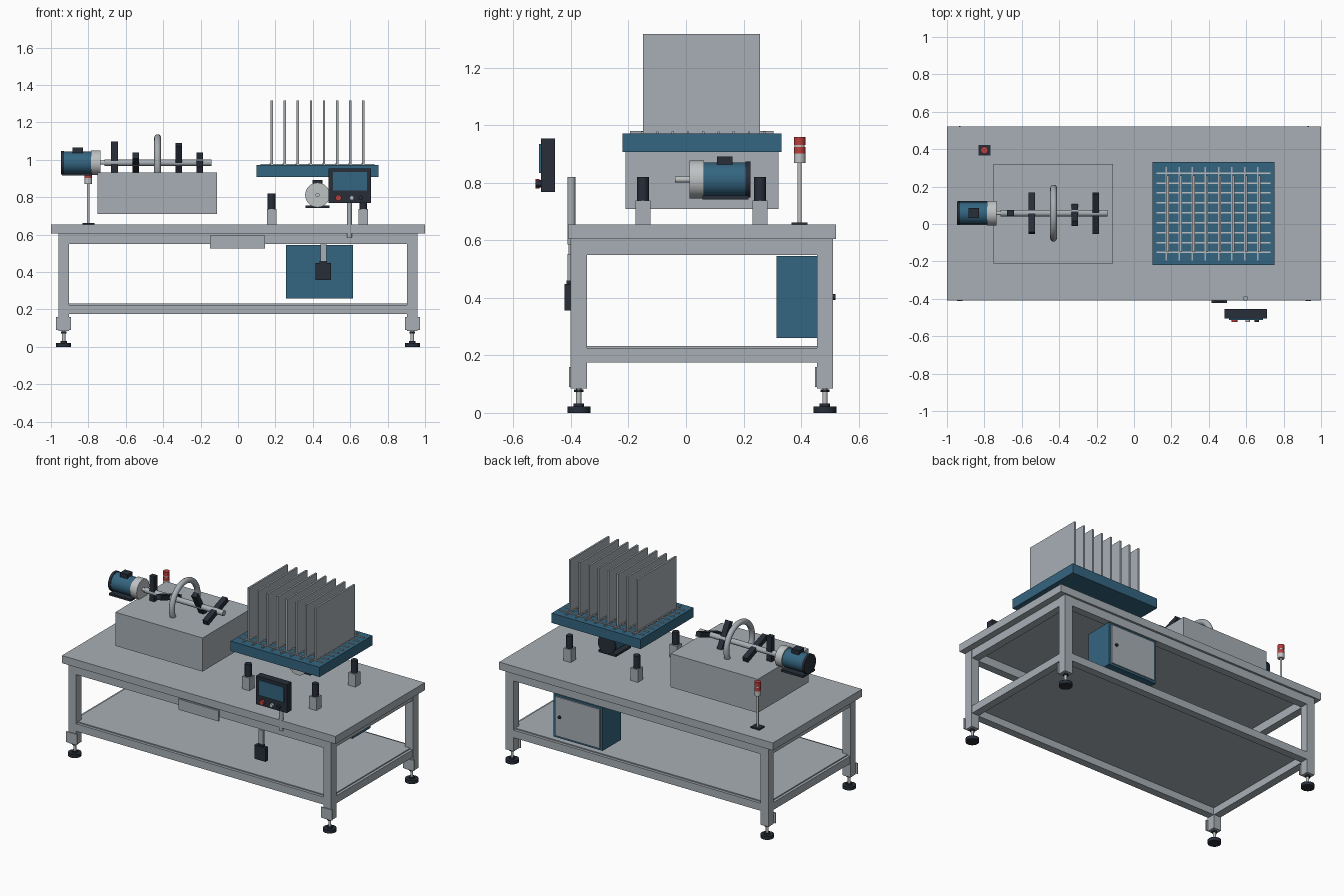
import bpy, math
from mathutils import Vector

if "Cube" in bpy.data.objects:
    bpy.data.objects.remove(bpy.data.objects["Cube"])


def mat(name, r, g, b):
    m = bpy.data.materials.new(name)
    m.diffuse_color = (r, g, b, 1)
    m.use_nodes = True
    m.node_tree.nodes["Principled BSDF"].inputs["Base Color"].default_value = m.diffuse_color
    return m


STEEL = mat("steel grey", 0.39, 0.43, 0.46)
LIGHT = mat("light metal", 0.52, 0.54, 0.55)
BLUE = mat("machine blue", 0.034, 0.13, 0.216)
DARK = mat("dark slate", 0.02, 0.027, 0.04)
RED = mat("signal red", 0.48, 0.05, 0.045)


def finish(name, m):
    o = bpy.context.object
    o.name = name
    o.data.materials.append(m)
    return o


def box(name, x0, x1, y0, y1, z0, z1, m):
    bpy.ops.mesh.primitive_cube_add(size=1, location=((x0 + x1) / 2, (y0 + y1) / 2, (z0 + z1) / 2))
    o = finish(name, m)
    o.scale = (x1 - x0, y1 - y0, z1 - z0)
    bpy.ops.object.transform_apply(location=False, rotation=False, scale=True)
    return o


def cyl(name, p0, p1, r, m, n=32):
    p0, p1 = Vector(p0), Vector(p1)
    d = p1 - p0
    bpy.ops.mesh.primitive_cylinder_add(vertices=n, radius=r, depth=d.length, location=(p0 + p1) / 2,
                                        rotation=d.to_track_quat('Z', 'Y').to_euler())
    o = finish(name, m)
    bpy.ops.object.shade_smooth_by_angle(angle=math.radians(35))
    return o


# Table top and shelf
box("table_top", -1, 1, -0.41, 0.522, 0.605, 0.655, STEEL)
box("lower_shelf", -0.94, 0.94, -0.38, 0.49, 0.222, 0.232, STEEL)

# Legs, plates and levelling feet
for sx in (-1, 1):
    x = sx * 0.932
    for y in (-0.373, 0.483):
        box("leg", x - 0.028, x + 0.028, y - 0.028, y + 0.028, 0.085, 0.605, STEEL)
        box("leg_plate", x - 0.04, x + 0.04, y - 0.034, y - 0.027, 0.09, 0.16, STEEL)
        cyl("foot_pad", (x, y, 0), (x, y, 0.022), 0.04, DARK)
        cyl("foot_hub", (x, y, 0.022), (x, y, 0.032), 0.018, DARK)
        cyl("foot_stem", (x, y, 0.03), (x, y, 0.085), 0.009, LIGHT, 16)
        cyl("foot_nut", (x, y, 0.072), (x, y, 0.082), 0.016, DARK, 6)

# Rails between the legs
for z0, z1 in ((0.55, 0.605), (0.175, 0.225)):
    for y in (-0.373, 0.483):
        box("long_rail", -0.904, 0.904, y - 0.025, y + 0.025, z0, z1, STEEL)
    for x in (-0.932, 0.932):
        box("side_rail", x - 0.025, x + 0.025, -0.345, 0.455, z0, z1, STEEL)
box("front_plate", -0.15, 0.145, -0.409, -0.398, 0.525, 0.595, STEEL)


def motor(c, back, side):
    """Motor with its flange face at c; back points along the body."""
    c, b, s = Vector(c), Vector(back), Vector(side)
    up = Vector((0, 0, 1))

    def seg(name, a0, a1, r, m):
        cyl(name, c + b * a0, c + b * a1, r, m)

    def block(name, a0, a1, w, z0, z1, m):
        p, q = c + b * a0 - s * w + up * z0, c + b * a1 + s * w + up * z1
        box(name, min(p.x, q.x), max(p.x, q.x), min(p.y, q.y), max(p.y, q.y), p.z, q.z, m)

    seg("motor_shaft", -0.05, 0.01, 0.011, LIGHT)
    seg("motor_flange", 0, 0.05, 0.066, LIGHT)
    seg("motor_body", 0.05, 0.2, 0.059, BLUE)
    seg("motor_fan_cover", 0.195, 0.212, 0.063, DARK)
    block("motor_base", 0.045, 0.205, 0.064, -0.07, -0.056, DARK)
    block("motor_terminal_box", 0.095, 0.15, 0.027, 0.05, 0.08, DARK)


# Mixing unit: box, motor, shaft, paddles, ring
AY, AZ = 0.058, 0.985
box("mixer_box", -0.75, -0.112, -0.21, 0.322, 0.71, 0.932, STEEL)
motor((-0.735, AY, AZ), (-1, 0, 0), (0, 1, 0))
cyl("mixer_shaft", (-0.715, AY, AZ), (-0.142, AY, AZ), 0.018, STEEL)
for x, deg in ((-0.66, 90), (-0.547, -20), (-0.317, -60), (-0.205, 20)):
    p = box("paddle", x - 0.018, x + 0.018, AY - 0.112, AY + 0.112, AZ - 0.016, AZ + 0.016, DARK)
    p.rotation_euler.x = math.radians(deg)
bpy.ops.mesh.primitive_torus_add(major_radius=0.134, minor_radius=0.018, major_segments=48, minor_segments=16,
                                 location=(-0.43, AY, AZ), rotation=(0, math.pi / 2, 0))
finish("mixer_ring", STEEL)
bpy.ops.object.shade_smooth()

# Signal beacon
bx, by = -0.8, 0.395
box("beacon_base", bx - 0.032, bx + 0.032, by - 0.028, by + 0.028, 0.655, 0.663, DARK)
for name, z0, z1, r, m in (("beacon_pole", 0.66, 0.875, 0.007, LIGHT), ("beacon_collar", 0.87, 0.902, 0.02, LIGHT),
                           ("beacon_lamp", 0.902, 0.925, 0.02, RED), ("beacon_band", 0.925, 0.932, 0.018, LIGHT),
                           ("beacon_lamp", 0.932, 0.96, 0.02, RED)):
    cyl(name, (bx, by, z0), (bx, by, z1), r, m, 24)

# Platform with grid and upright plates
box("platform", 0.1, 0.75, -0.22, 0.332, 0.908, 0.972, BLUE)
for i in range(9):
    y = 0.272 - i * 0.053
    box("grid_cross_bar", 0.12, 0.73, y - 0.004, y + 0.004, 0.97, 0.978, LIGHT)
for i in range(8):
    x = 0.18 + i * 0.07
    box("grid_long_bar", x - 0.012, x - 0.004, -0.195, 0.305, 0.971, 0.98, STEEL)
    box("upright_plate", x - 0.006, x + 0.006, -0.15, 0.258, 0.972, 1.318, STEEL)

# Lift posts and motor under the platform
for x in (0.18, 0.67):
    for y in (-0.15, 0.257):
        box("lift_base", x - 0.026, x + 0.026, y - 0.026, y + 0.026, 0.655, 0.738, STEEL)
        cyl("lift_post", (x, y, 0.738), (x, y, 0.82), 0.021, DARK)
motor((0.425, 0.012, 0.812), (0, 1, 0), (1, 0, 0))

# Control panel
box("panel_body", 0.485, 0.71, -0.505, -0.455, 0.768, 0.955, DARK)
box("panel_screen", 0.507, 0.69, -0.512, -0.504, 0.835, 0.935, BLUE)
for x, r, m in ((0.537, 0.016, RED), (0.608, 0.012, LIGHT), (0.657, 0.012, DARK)):
    cyl("panel_button_rim", (x, -0.512, 0.797), (x, -0.504, 0.797), r * 0.8, DARK, 20)
    cyl("panel_button", (x, -0.524, 0.797), (x, -0.51, 0.797), r, m, 20)
cyl("panel_post", (0.596, -0.399, 0.585), (0.596, -0.399, 0.82), 0.014, STEEL)

# Hanging switch box
box("switch_arm", 0.44, 0.472, -0.412, -0.4, 0.455, 0.552, STEEL)
box("switch_plug", 0.435, 0.477, -0.415, -0.4, 0.448, 0.46, DARK)
box("switch_box", 0.415, 0.497, -0.422, -0.397, 0.357, 0.448, DARK)

# Electrical cabinet with rear door
box("cabinet", 0.256, 0.616, 0.315, 0.505, 0.26, 0.545, BLUE)
box("cabinet_door", 0.272, 0.6, 0.504, 0.512, 0.273, 0.532, STEEL)
cyl("cabinet_handle", (0.565, 0.51, 0.403), (0.565, 0.52, 0.403), 0.01, DARK, 20)
